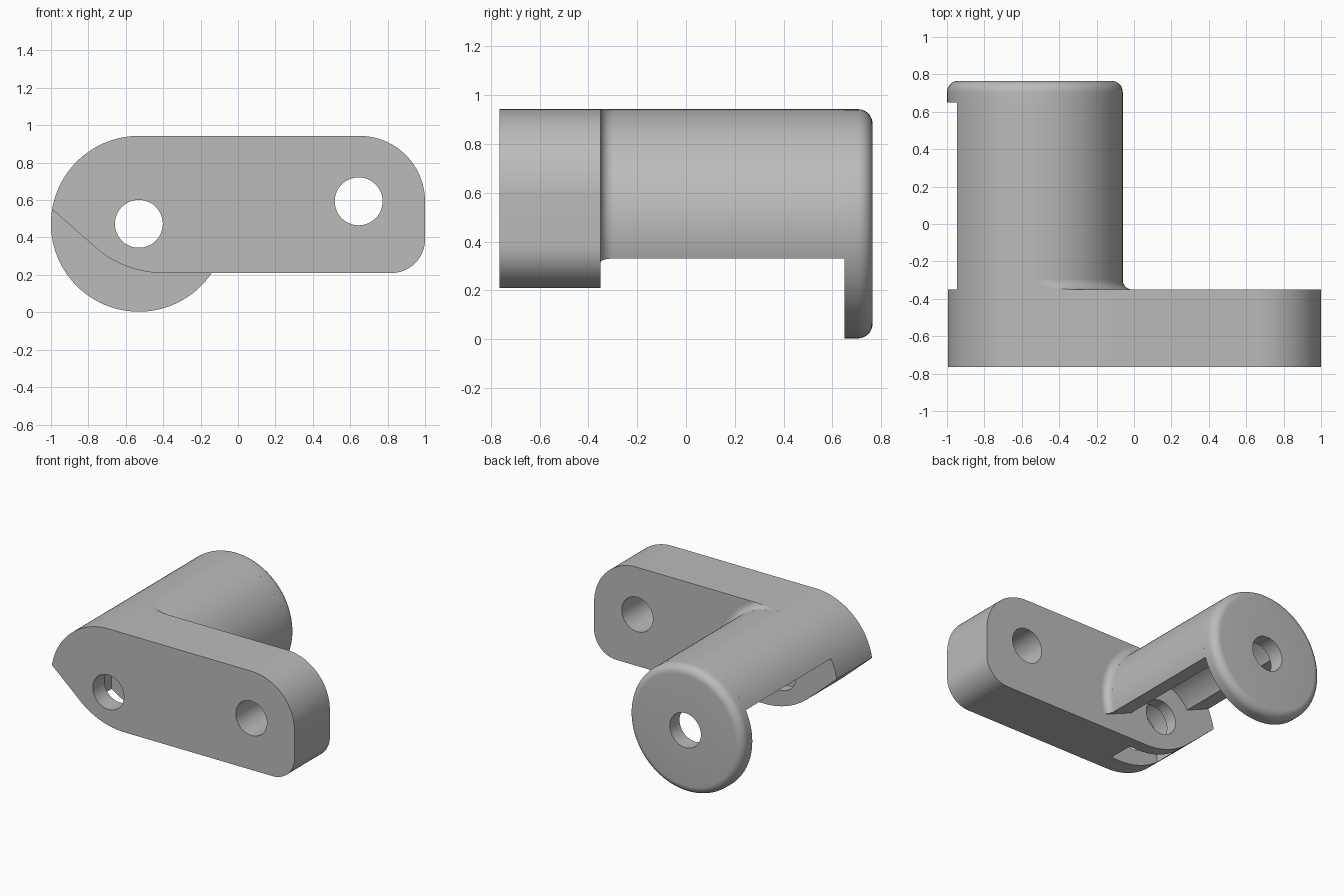
import bpy, bmesh
from math import sin, cos, acos, radians, degrees

if "Cube" in bpy.data.objects:
    bpy.data.objects.remove(bpy.data.objects["Cube"], do_unlink=True)

grey = bpy.data.materials.new("plain grey")
grey.use_nodes = True
grey.diffuse_color = (0.5, 0.5, 0.5, 1)
grey.node_tree.nodes["Principled BSDF"].inputs["Base Color"].default_value = (0.5, 0.5, 0.5, 1)

AX, AZ = -0.53, 0.473            # barrel axis
R, BORE, HOLE = 0.47, 0.27, 0.128
BACK, FRONT, HEAD, END = -0.35, -0.765, 0.65, 0.765


def arc(cx, cz, r, a0, a1, n=24):
    angles = [radians(a0 + (a1 - a0) * i / n) for i in range(n + 1)]
    return [(cx + r * cos(a), cz + r * sin(a)) for a in angles]


def finish(name, bm):
    bmesh.ops.recalc_face_normals(bm, faces=bm.faces)
    mesh = bpy.data.meshes.new(name)
    bm.to_mesh(mesh)
    bm.free()
    mesh.materials.append(grey)
    obj = bpy.data.objects.new(name, mesh)
    bpy.context.collection.objects.link(obj)
    return obj


def prism(name, outline, y0, y1):
    bm = bmesh.new()
    face = bm.faces.new([bm.verts.new((x, y0, z)) for x, z in outline])
    new = bmesh.ops.extrude_face_region(bm, geom=[face])["geom"]
    verts = [v for v in new if isinstance(v, bmesh.types.BMVert)]
    bmesh.ops.translate(bm, verts=verts, vec=(0, y1 - y0, 0))
    return finish(name, bm)


def lathe(name, profile, a0, a1, n, top=9.0):
    """Sweep a closed (radius, y) profile about the barrel axis."""
    bm = bmesh.new()
    full = a1 - a0 == 360
    rings = []
    for i in range(n if full else n + 1):
        a = radians(a0 + (a1 - a0) * i / n)
        rings.append([bm.verts.new((AX + r * cos(a), y, min(AZ + r * sin(a), top)))
                      for r, y in profile])
    m = len(profile)
    for i in range(n):
        p, q = rings[i], rings[(i + 1) % len(rings)]
        for j in range(m):
            k = (j + 1) % m
            bm.faces.new((p[j], p[k], q[k], q[j]))
    if not full:
        bm.faces.new(rings[0])
        bm.faces.new(rings[-1])
    return finish(name, bm)


def activate(obj):
    bpy.ops.object.select_all(action='DESELECT')
    obj.select_set(True)
    bpy.context.view_layer.objects.active = obj


def cut(obj, cutter):
    mod = obj.modifiers.new("cut", 'BOOLEAN')
    mod.operation, mod.solver, mod.object = 'DIFFERENCE', 'EXACT', cutter
    activate(obj)
    bpy.ops.object.modifier_apply(modifier=mod.name)
    bpy.data.objects.remove(cutter, do_unlink=True)


# Arm plate with rounded ends and a clipped lower corner
outline = (arc(0.65, 0.593, 0.35, 0, 90)
           + arc(AX, AZ, R, 90, 170.5, 32)
           + arc(-0.4, 0.76, 0.55, 231, 270, 16)
           + arc(0.82, 0.39, 0.18, 270, 360, 16))
plate = prism("arm_plate", outline, FRONT, BACK)

# Slot open to the underside, then the two through holes
slot = arc(AX, AZ, 0.2, 0, 180) + [(AX - 0.2, 0), (AX + 0.2, 0)]
cut(plate, prism("slot_cutter", slot, -0.63, -0.44))
for x, z in ((AX, AZ), (0.645, 0.593)):
    cut(plate, prism("hole_cutter", arc(x, z, HOLE, 0, 352.5, 47), -1, 0))

# Half barrel shell, open along a tilted plane
tilt, offset = 67.35, 0.0406
outer, inner = (degrees(acos(offset / r)) for r in (R, BORE))
shell = (arc(AX, AZ, R, tilt - outer, tilt + outer, 48)
         + arc(AX, AZ, BORE, tilt + inner, tilt - inner, 36))
barrel = prism("barrel_shell", shell, BACK, HEAD)

# Round end flange with a softened rim and centre hole
rim = arc(R - 0.06, END - 0.06, 0.06, 0, 90, 8)
flange = lathe("end_flange", [(HOLE, HEAD), (R, HEAD)] + rim + [(HOLE, END)], 0, 360, 96)

# Fillet where the barrel meets the plate
f = 0.05
curve = arc(R + f, BACK + f, f, 180, 270, 8)
fillet = lathe("barrel_fillet", curve + [(R - 0.02, BACK), (R - 0.02, BACK + f)],
               tilt - outer, 90, 32, top=AZ + R)

for obj in (plate, barrel, flange, fillet):
    activate(obj)
    bpy.ops.object.shade_smooth_by_angle(angle=radians(30))
